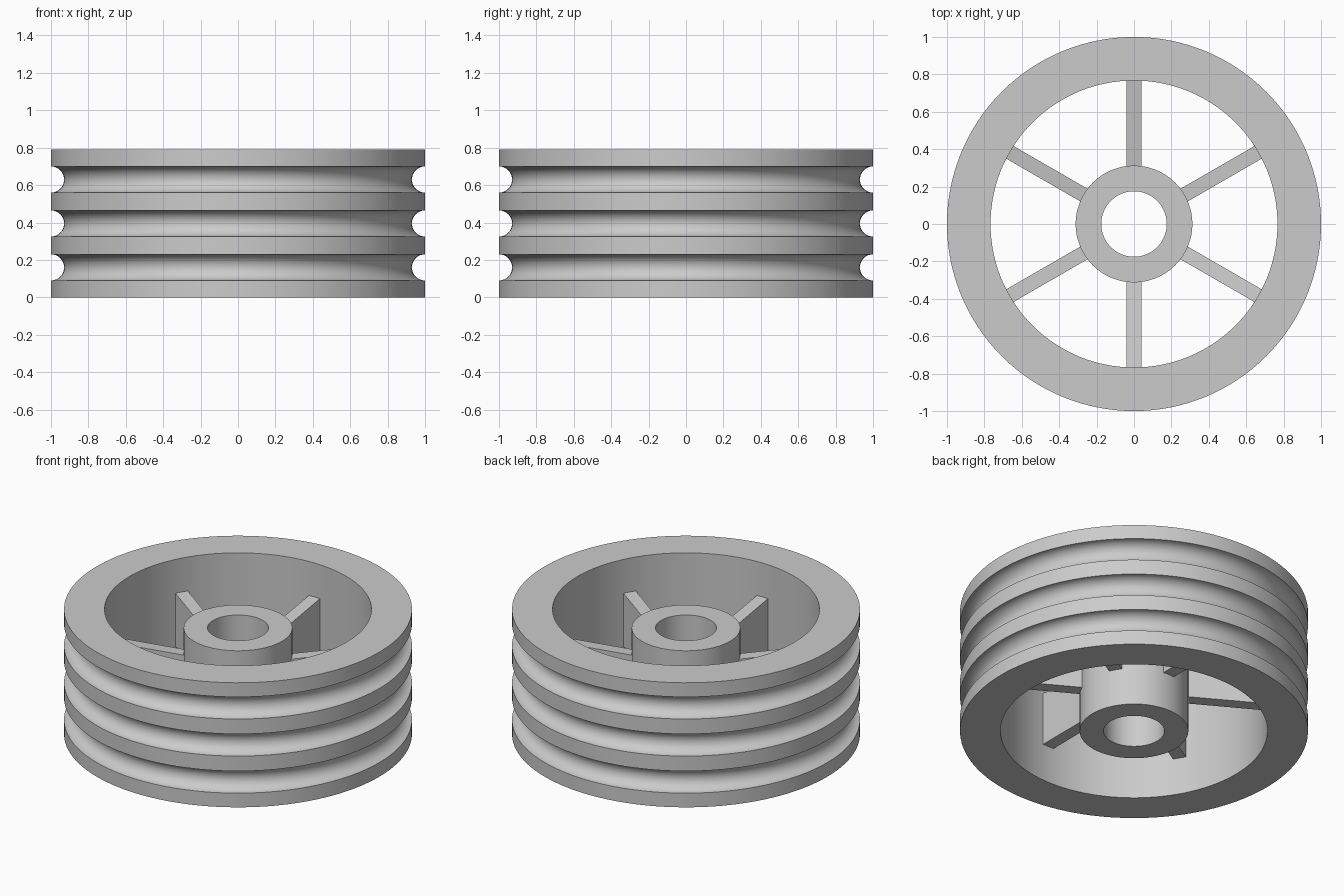
import bpy
import bmesh
from math import cos, sin, pi, radians

HEIGHT = 0.79
SEGMENTS = 128

old = bpy.data.objects.get("Cube")
if old:
    bpy.data.objects.remove(old, do_unlink=True)

grey = bpy.data.materials.new("plain grey")
grey.use_nodes = True
GREY = (0.6, 0.6, 0.6, 1)
grey.diffuse_color = GREY
grey.node_tree.nodes["Principled BSDF"].inputs["Base Color"].default_value = GREY


def add_object(name, bm):
    bmesh.ops.recalc_face_normals(bm, faces=bm.faces[:])
    mesh = bpy.data.meshes.new(name)
    bm.to_mesh(mesh)
    bm.free()
    mesh.materials.append(grey)
    obj = bpy.data.objects.new(name, mesh)
    bpy.context.collection.objects.link(obj)
    return obj


def lathe(name, profile):
    """Turn a closed (radius, height) outline around the z axis."""
    bm = bmesh.new()
    rings = []
    for i in range(SEGMENTS):
        a = 2 * pi * i / SEGMENTS
        rings.append([bm.verts.new((r * cos(a), r * sin(a), z)) for r, z in profile])
    n = len(profile)
    for i in range(SEGMENTS):
        here, there = rings[i], rings[(i + 1) % SEGMENTS]
        for j in range(n):
            k = (j + 1) % n
            bm.faces.new((here[j], there[j], there[k], here[k]))
    obj = add_object(name, bm)
    bpy.ops.object.select_all(action="DESELECT")
    obj.select_set(True)
    bpy.context.view_layer.objects.active = obj
    bpy.ops.object.shade_smooth_by_angle(angle=radians(30))


# Rim: thick ring with three half-round grooves
rim_profile = [(0.767, 0), (1, 0)]
for centre in (0.16, 0.395, 0.63):
    for i in range(17):
        a = pi * i / 16
        rim_profile.append((1 - 0.07 * sin(a), centre - 0.07 * cos(a)))
rim_profile += [(1, HEIGHT), (0.767, HEIGHT)]
lathe("rim", rim_profile)

# Hub: shorter tube, level with the rim at the bottom
lathe("hub", [(0.175, 0), (0.312, 0), (0.312, 0.672), (0.175, 0.672)])

# Spokes: upright webs, flat below and rising toward the rim above
side = [(0.3, 0.237), (0.78, 0.237), (0.78, 0.577), (0.3, 0.503)]
for i in range(6):
    bm = bmesh.new()
    face = bm.faces.new([bm.verts.new((r, -0.039, z)) for r, z in side])
    moved = bmesh.ops.extrude_face_region(bm, geom=[face])["geom"]
    verts = [v for v in moved if isinstance(v, bmesh.types.BMVert)]
    bmesh.ops.translate(bm, verts=verts, vec=(0, 0.078, 0))
    spoke = add_object(f"spoke_{i + 1}", bm)
    spoke.rotation_euler.z = radians(30 + 60 * i)
